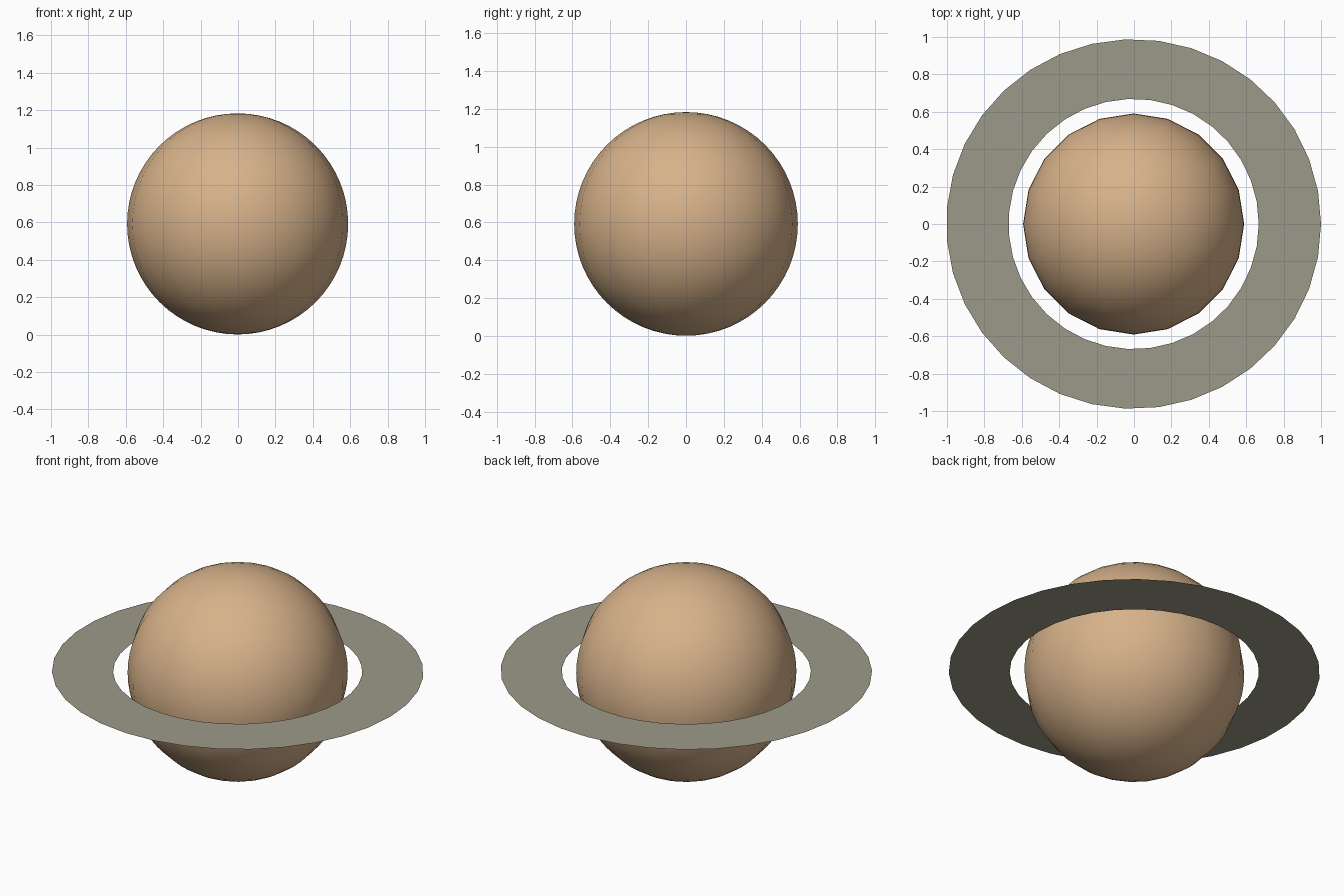
import bpy, bmesh, math

if "Cube" in bpy.data.objects:
    bpy.data.objects.remove(bpy.data.objects["Cube"])

CX, CZ = -0.002, 0.592   # shared centre of globe and ring


def material(name, rgb):
    m = bpy.data.materials.new(name)
    m.diffuse_color = (*rgb, 1.0)
    m.use_nodes = True
    m.node_tree.nodes["Principled BSDF"].inputs["Base Color"].default_value = m.diffuse_color
    return m


def finish(name, bm, mat):
    mesh = bpy.data.meshes.new(name)
    bm.to_mesh(mesh)
    bm.free()
    mesh.materials.append(mat)
    obj = bpy.data.objects.new(name, mesh)
    obj.location = (CX, 0, CZ)
    bpy.context.collection.objects.link(obj)
    return obj


tan = material("warm tan", (0.679, 0.445, 0.255))
grey = material("dusty grey", (0.333, 0.323, 0.25))

# Globe: 20 meridians, many parallels, smooth shaded
bm = bmesh.new()
bmesh.ops.create_uvsphere(bm, u_segments=20, v_segments=32, radius=0.591)
for f in bm.faces:
    f.smooth = True
finish("planet_globe", bm, tan)

# Ring: a flat sheet with 35 sides, slightly narrower front to back
SIDES = 35
bm = bmesh.new()


def loop(rx, ry):
    return [bm.verts.new((rx * math.cos(a), ry * math.sin(a), 0.003))
            for a in (2 * math.pi * i / SIDES for i in range(SIDES))]


outer = loop(1.002, 0.988)
inner = loop(0.669, 0.669)
for i in range(SIDES):
    j = (i + 1) % SIDES
    bm.faces.new((outer[i], outer[j], inner[j], inner[i]))
finish("planet_ring", bm, grey)
